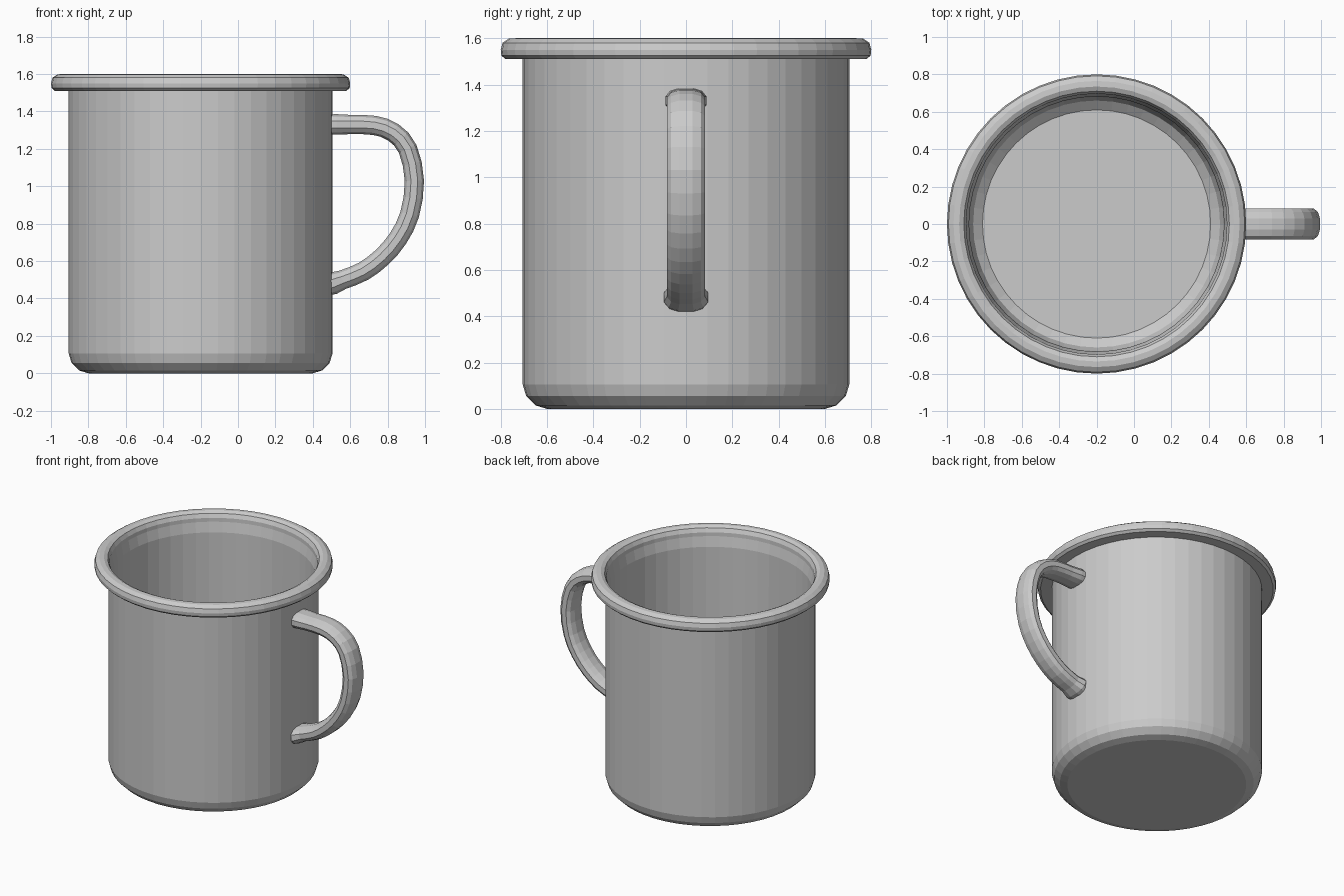
import bpy, bmesh, math
from mathutils import Vector

if "Cube" in bpy.data.objects:
    bpy.data.objects.remove(bpy.data.objects["Cube"])

CX = -0.2      # cup axis
SIDES = 48

grey = bpy.data.materials.new("light grey enamel")
grey.diffuse_color = (0.6, 0.6, 0.6, 1)
grey.use_nodes = True
grey.node_tree.nodes["Principled BSDF"].inputs["Base Color"].default_value = grey.diffuse_color


def finish(name, bm):
    bmesh.ops.recalc_face_normals(bm, faces=bm.faces)
    me = bpy.data.meshes.new(name)
    bm.to_mesh(me)
    bm.free()
    me.materials.append(grey)
    ob = bpy.data.objects.new(name, me)
    bpy.context.collection.objects.link(ob)
    return ob


def lathe(name, profile, closed):
    """Spin an (r, z) profile about the cup axis; r = 0 ends become a pole."""
    bm = bmesh.new()
    rings = []
    for r, z in profile:
        if r == 0:
            rings.append([bm.verts.new((CX, 0, z))] * SIDES)
        else:
            rings.append([bm.verts.new((CX + r * math.cos(2 * math.pi * i / SIDES),
                                        r * math.sin(2 * math.pi * i / SIDES), z))
                          for i in range(SIDES)])
    pairs = list(zip(rings, rings[1:]))
    if closed:
        pairs.append((rings[-1], rings[0]))
    for a, b in pairs:
        for i in range(SIDES):
            j = (i + 1) % SIDES
            bm.faces.new(list(dict.fromkeys((a[i], a[j], b[j], b[i]))))
    return finish(name, bm)


# Cup: outer wall with rounded foot, then inner wall and floor
lathe("cup", [(0, 0), (0.6, 0), (0.65, 0.015), (0.69, 0.055), (0.705, 0.105),
              (0.705, 1.54), (0.698, 1.54), (0.682, 1.46), (0.68, 0.14),
              (0.66, 0.08), (0.61, 0.04), (0, 0.04)], False)

# Rolled rim
lathe("rim", [(0.696, 1.51), (0.78, 1.51), (0.797, 1.525), (0.8, 1.55),
              (0.792, 1.58), (0.765, 1.598), (0.735, 1.6), (0.71, 1.588),
              (0.697, 1.56)], True)

# Handle: oval section swept along a smooth path in the xz plane
keys = [(0.47, 1.33), (0.6, 1.33), (0.73, 1.325), (0.83, 1.288), (0.907, 1.2),
        (0.943, 1.03), (0.918, 0.85), (0.855, 0.72), (0.77, 0.62), (0.67, 0.545),
        (0.56, 0.5), (0.47, 0.468)]
pts = [Vector((x, 0, z)) for x, z in keys]
path = []
for k in range(len(pts) - 1):
    p0, p1, p2, p3 = (pts[max(k - 1, 0)], pts[k], pts[k + 1], pts[min(k + 2, len(pts) - 1)])
    for t in (0, 0.5):
        path.append(0.5 * (2 * p1 + (p2 - p0) * t + (2 * p0 - 5 * p1 + 4 * p2 - p3) * t ** 2
                           + (3 * p1 - p0 - 3 * p2 + p3) * t ** 3))
path.append(pts[-1])

bm = bmesh.new()
N = 12
rings = []
for k, p in enumerate(path):
    d = (path[min(k + 1, len(path) - 1)] - path[max(k - 1, 0)]).normalized()
    n = Vector((d.z, 0, -d.x))
    flare = 1 + 0.2 * max(0, 1 - abs(p.x - 0.5) / 0.04)   # soft weld at the wall
    ring = []
    for i in range(N):
        a = 2 * math.pi * (i + 0.5) / N
        c, s = math.cos(a), math.sin(a)
        # slightly squared oval
        u = 0.085 * math.copysign(abs(c) ** 0.8, c)
        v = 0.053 * math.copysign(abs(s) ** 0.8, s)
        ring.append(bm.verts.new(p + flare * (n * v + Vector((0, u, 0)))))
    rings.append(ring)
for a, b in zip(rings, rings[1:]):
    for i in range(N):
        j = (i + 1) % N
        bm.faces.new((a[i], a[j], b[j], b[i]))
bm.faces.new(rings[0])
bm.faces.new(rings[-1])
# Keep the handle ends inside the thin wall
for v in bm.verts:
    v.co.x = max(v.co.x, CX + math.sqrt(0.69 ** 2 - v.co.y ** 2))
finish("handle", bm)
